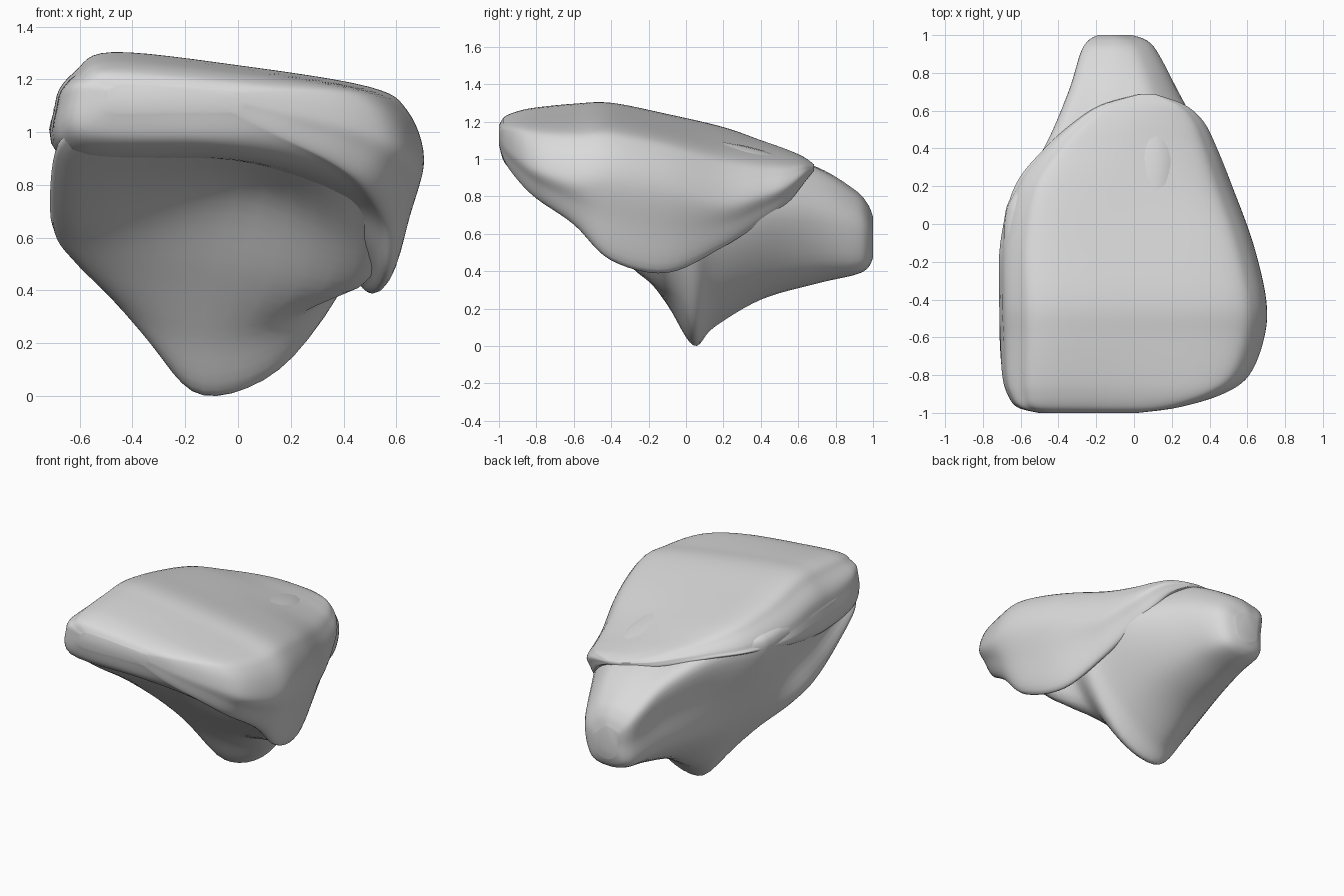
import bpy
import bmesh
from mathutils import Vector

cube = bpy.data.objects.get("Cube")
if cube:
    bpy.data.objects.remove(cube, do_unlink=True)

grey = bpy.data.materials.new("stone_grey")
grey.use_nodes = True
grey.diffuse_color = (0.7, 0.7, 0.7, 1)
grey.node_tree.nodes["Principled BSDF"].inputs["Base Color"].default_value = grey.diffuse_color


def spline(points, closed, steps):
    """Smooth curve through all the points."""
    n = len(points)
    pick = (lambda i: points[i % n]) if closed else (lambda i: points[max(0, min(n - 1, i))])
    out = []
    for i in range(n if closed else n - 1):
        a, b, c, d = (pick(i + k) for k in (-1, 0, 1, 2))
        for s in range(steps):
            t = s / steps
            out.append(b + (c - a) * (t / 2)
                       + (a * 2 - b * 5 + c * 4 - d) * (t * t / 2)
                       + (b * 3 - a - c * 3 + d) * (t ** 3 / 2))
    if not closed:
        out.append(points[-1])
    return out


def loft(name, sections):
    """Skin a closed smooth body through a row of sections."""
    rings = [spline(s, True, 6) for s in sections]
    columns = [spline(list(c), False, 6) for c in zip(*rings)]
    bm = bmesh.new()
    grid = [[bm.verts.new(p) for p in col] for col in columns]
    for a, b in zip(grid, grid[1:] + grid[:1]):
        for j in range(len(a) - 1):
            bm.faces.new((a[j], a[j + 1], b[j + 1], b[j]))
    bm.faces.new([col[0] for col in grid])
    bm.faces.new([col[-1] for col in grid])
    bmesh.ops.recalc_face_normals(bm, faces=bm.faces)
    mesh = bpy.data.meshes.new(name)
    bm.to_mesh(mesh)
    bm.free()
    for face in mesh.polygons:
        face.use_smooth = True
    mesh.materials.append(grey)
    obj = bpy.data.objects.new(name, mesh)
    bpy.context.collection.objects.link(obj)
    return obj


def cap_section(y, xl, xr, top, low_right, low_mid, low_left):
    w = xr - xl
    k = min(1, (top - low_right) / 0.6)
    # the left edge sharpens and the right shoulder drops toward the back
    kl = k * max(0.3, min(1, 0.8 - y))
    kr = k * (1 + 0.5 * max(0, y))
    side = top - 0.4 * k
    pts = [(xl + 0.005 * w, top - 0.19 * kl), (xl + 0.06 * w, top - 0.07 * kl),
           (xl + 0.16 * w, top), (xl + 0.5 * w, top - 0.05 * k),
           (xl + 0.85 * w, top - 0.13 * kr), (xl + 0.955 * w, top - 0.22 * kr),
           (xr, side), (xr - 0.035 * w, (side + low_right) / 2),
           (xr - 0.09 * w, low_right),
           (xr - 0.18 * w, low_right * 0.7 + low_mid * 0.3),
           (xl + 0.5 * w, low_mid), (xl + 0.04 * w, low_left)]
    return [Vector((x, y, z)) for x, z in pts]


def stem_section(y, top, xl, xr, bl, blz, bm, bz, br, brz):
    w = xr - xl
    left = top - (0.03 + 0.1 * y * y) * (top - bz)
    right = top - 0.4 * (top - bz)
    pts = [(xl, left), (xl + 0.22 * w, top - 0.01), (xl + 0.5 * w, top),
           (xr - 0.22 * w, top - 0.04), (xr, right),
           (br, brz), (bm, bz), (bl, blz),
           ((bl + 2 * xl) / 3, (blz + left) / 2)]
    return [Vector((x, y, z)) for x, z in pts]


# Broad cap: y, left, right, top, then lower edge at right, middle and left
cap = [
    (-1, -.5, .02, 1.18, 1.08, 1.08, 1.08),
    (-.97, -.61, .24, 1.225, .99, .98, 1),
    (-.9, -.66, .47, 1.255, .89, .93, .95),
    (-.8, -.685, .61, 1.275, .79, .9, .92),
    (-.6, -.695, .69, 1.295, .65, .88, .9),
    (-.4, -.7, .7, 1.3, .46, .82, .9),
    (-.1, -.695, .63, 1.24, .395, .7, .95),
    (.2, -.62, .52, 1.17, .53, .8, 1),
    (.4, -.465, .44, 1.1, .66, .85, 1),
    (.54, -.31, .37, 1.05, .76, .88, .97),
    (.63, -.17, .27, 1.01, .87, .92, .96),
    (.685, .02, .12, .97, .94, .94, .95),
]
loft("cap", [cap_section(*row) for row in cap])

# Tapered stem: y, top, left, right, then x and z of three underside points
stem = [
    (1, .69, -.19, -.01, -.17, .51, -.1, .47, -.03, .5),
    (.97, .76, -.24, .07, -.22, .46, -.1, .415, .03, .45),
    (.9, .835, -.28, .13, -.26, .45, -.11, .38, .07, .43),
    (.7, .955, -.34, .235, -.31, .47, -.12, .335, .12, .42),
    (.4, 1.05, -.47, .39, -.38, .45, -.13, .25, .18, .36),
    (.15, 1.1, -.64, .45, -.4, .36, -.13, .1, .22, .27),
    (.04, 1.11, -.68, .49, -.35, .24, -.13, .005, .21, .15),
    (-.1, 1.12, -.685, .52, -.5, .39, -.13, .22, .29, .34),
    (-.28, 1.13, -.685, .57, -.64, .54, -.1, .48, .48, .43),
    (-.5, 1.14, -.68, .6, -.66, .68, 0, .78, .5, .62),
    (-.8, 1.13, -.66, .5, -.645, .89, 0, .92, .42, .89),
    (-.92, 1.12, -.62, .3, -.59, .98, 0, .98, .25, .98),
]
loft("stem", [stem_section(*row) for row in stem])
